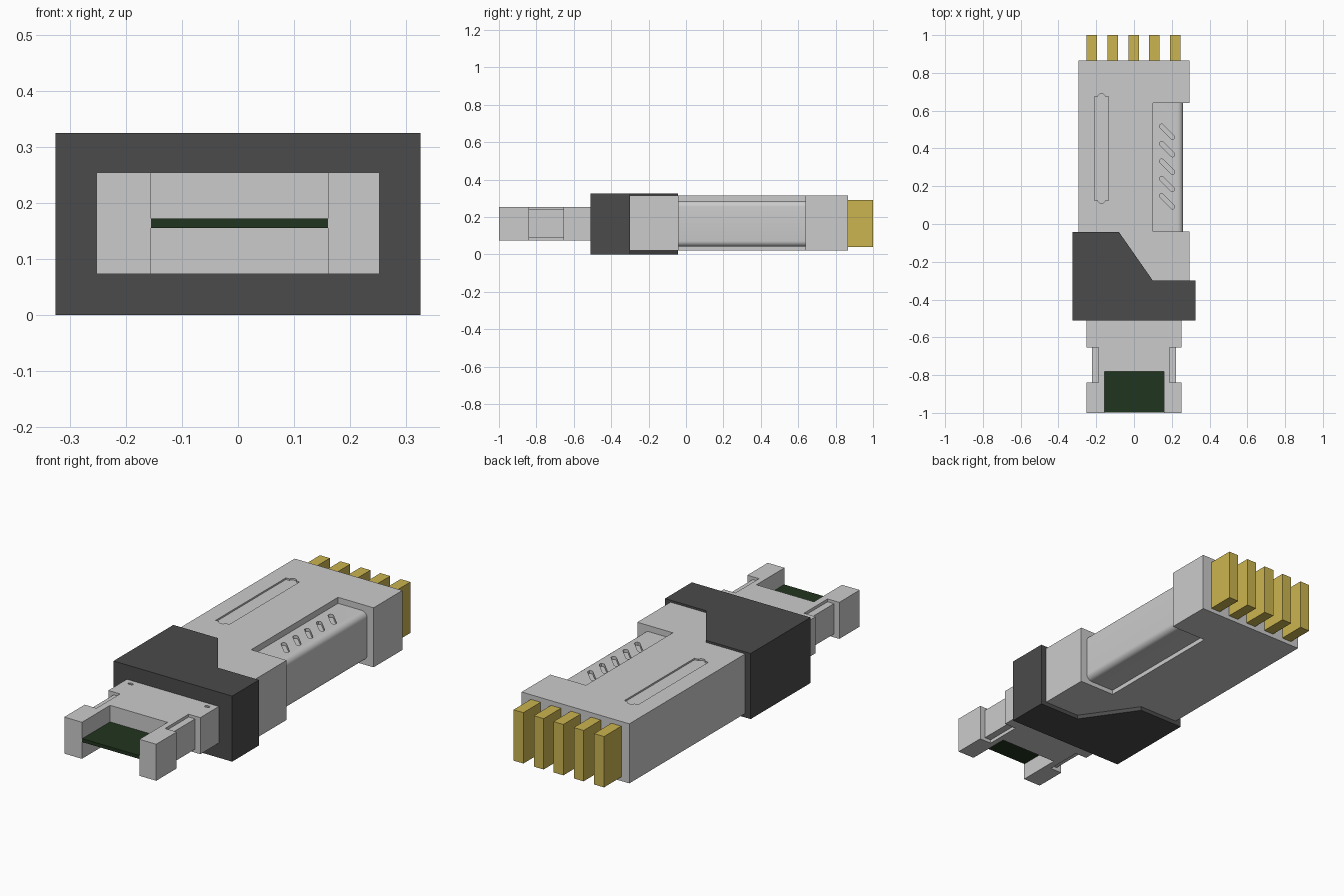
import bpy, bmesh, math

if "Cube" in bpy.data.objects:
    bpy.data.objects.remove(bpy.data.objects["Cube"])


def material(name, color):
    m = bpy.data.materials.new(name)
    m.diffuse_color = (*color, 1)
    m.use_nodes = True
    m.node_tree.nodes["Principled BSDF"].inputs["Base Color"].default_value = m.diffuse_color
    return m


DARK = material("dark_grey", (0.07, 0.07, 0.07))
GOLD = material("gold", (0.60, 0.46, 0.08))
GREEN = material("board_green", (0.015, 0.035, 0.013))


def prism(name, outline, z0, z1, mat=None):
    """Extrude an XY outline from z0 to z1."""
    bm = bmesh.new()
    face = bm.faces.new([bm.verts.new((x, y, z0)) for x, y in outline])
    top = bmesh.ops.extrude_face_region(bm, geom=[face])["geom"]
    bmesh.ops.translate(bm, vec=(0, 0, z1 - z0),
                        verts=[v for v in top if isinstance(v, bmesh.types.BMVert)])
    bmesh.ops.recalc_face_normals(bm, faces=bm.faces)
    mesh = bpy.data.meshes.new(name)
    bm.to_mesh(mesh)
    bm.free()
    ob = bpy.data.objects.new(name, mesh)
    bpy.context.collection.objects.link(ob)
    if mat:
        mesh.materials.append(mat)
    return ob


def box(name, x0, x1, y0, y1, z0, z1, mat=None):
    return prism(name, [(x0, y0), (x1, y0), (x1, y1), (x0, y1)], z0, z1, mat)


def capsule(cx, cy, length, radius, angle, n=6):
    """Rounded-slot outline, long axis turned by angle."""
    pts = []
    for side in (1, -1):
        for i in range(n + 1):
            a = -math.pi / 2 + math.pi * i / n + (0 if side == 1 else math.pi)
            x = side * (length / 2 - radius) + radius * math.cos(a)
            y = radius * math.sin(a)
            pts.append((cx + x * math.cos(angle) - y * math.sin(angle),
                        cy + x * math.sin(angle) + y * math.cos(angle)))
    return pts


def activate(ob):
    bpy.ops.object.select_all(action='DESELECT')
    ob.select_set(True)
    bpy.context.view_layer.objects.active = ob


def cut(ob, cutters):
    for c in cutters:
        c.hide_render = True
        mod = ob.modifiers.new("cut", 'BOOLEAN')
        mod.operation, mod.solver, mod.object = 'DIFFERENCE', 'EXACT', c
        activate(ob)
        bpy.ops.object.modifier_apply(modifier=mod.name)
        bpy.data.objects.remove(c)


# Main housing with the side opening for the grip and a shallow top slot
housing = prism("housing", [(-0.295, -0.45), (0.295, -0.45), (0.295, -0.04), (0.10, -0.04),
                            (0.10, 0.64), (0.295, 0.64), (0.295, 0.865), (-0.295, 0.865)],
                0.02, 0.315)
cut(housing, [prism("slot_cutter", capsule(-0.172, 0.40, 0.58, 0.02, math.pi / 2), 0.307, 0.35),
              box("slot_wide_cutter", -0.21, -0.135, 0.125, 0.675, 0.307, 0.35)])

# Rounded side grip with slanted grooves
grip = box("side_grip", 0.05, 0.26, -0.06, 0.66, 0.042, 0.285)
bm = bmesh.new()
bm.from_mesh(grip.data)
edges = [e for e in bm.edges if all(v.co.x > 0.25 for v in e.verts)
         and abs(e.verts[0].co.y - e.verts[1].co.y) > 0.1]
bmesh.ops.bevel(bm, geom=edges, offset=0.03, segments=6, profile=0.5, affect='EDGES')
bm.to_mesh(grip.data)
bm.free()
cut(grip, [prism("groove_cutter", capsule(0.175, 0.12 + 0.092 * i, 0.105, 0.012, -math.pi / 4),
                 0.27, 0.32) for i in range(5)])
activate(grip)
bpy.ops.object.shade_smooth_by_angle(angle=math.radians(30))

# Dark collar with the stepped diagonal edge
prism("collar", [(-0.325, -0.51), (0.325, -0.51), (0.325, -0.30), (0.10, -0.30),
                 (-0.08, -0.042), (-0.325, -0.042)], 0, 0.325, DARK)

# Plug: forked front, side latches, small dimples
plug = box("plug", -0.252, 0.252, -1.0, -0.48, 0.073, 0.254)
cutters = [box("mouth_cutter", -0.155, 0.16, -1.1, -0.78, 0, 0.4)]
for s in (-1, 1):
    def side(a, b, z0, z1):
        x0, x1 = sorted((s * a, s * b))
        return box("latch_cutter", x0, x1, -0.84, -0.655, z0, z1)
    cutters += [side(0.223, 0.3, 0, 0.4), side(0.188, 0.3, 0.24, 0.4), side(0.188, 0.3, 0, 0.09),
                prism("dimple_cutter", capsule(s * 0.21, -0.54, 0.026, 0.008, 0), 0.248, 0.3)]
cut(plug, cutters)

# Circuit tongue in the plug mouth
box("circuit_tongue", -0.155, 0.16, -0.998, -0.77, 0.155, 0.172, GREEN)

# Gold contact pins
for i, x in enumerate((-0.224, -0.112, -0.001, 0.107, 0.218)):
    box(f"contact_pin_{i + 1}", x - 0.027, x + 0.027, 0.85, 1.0, 0.04, 0.292, GOLD)
